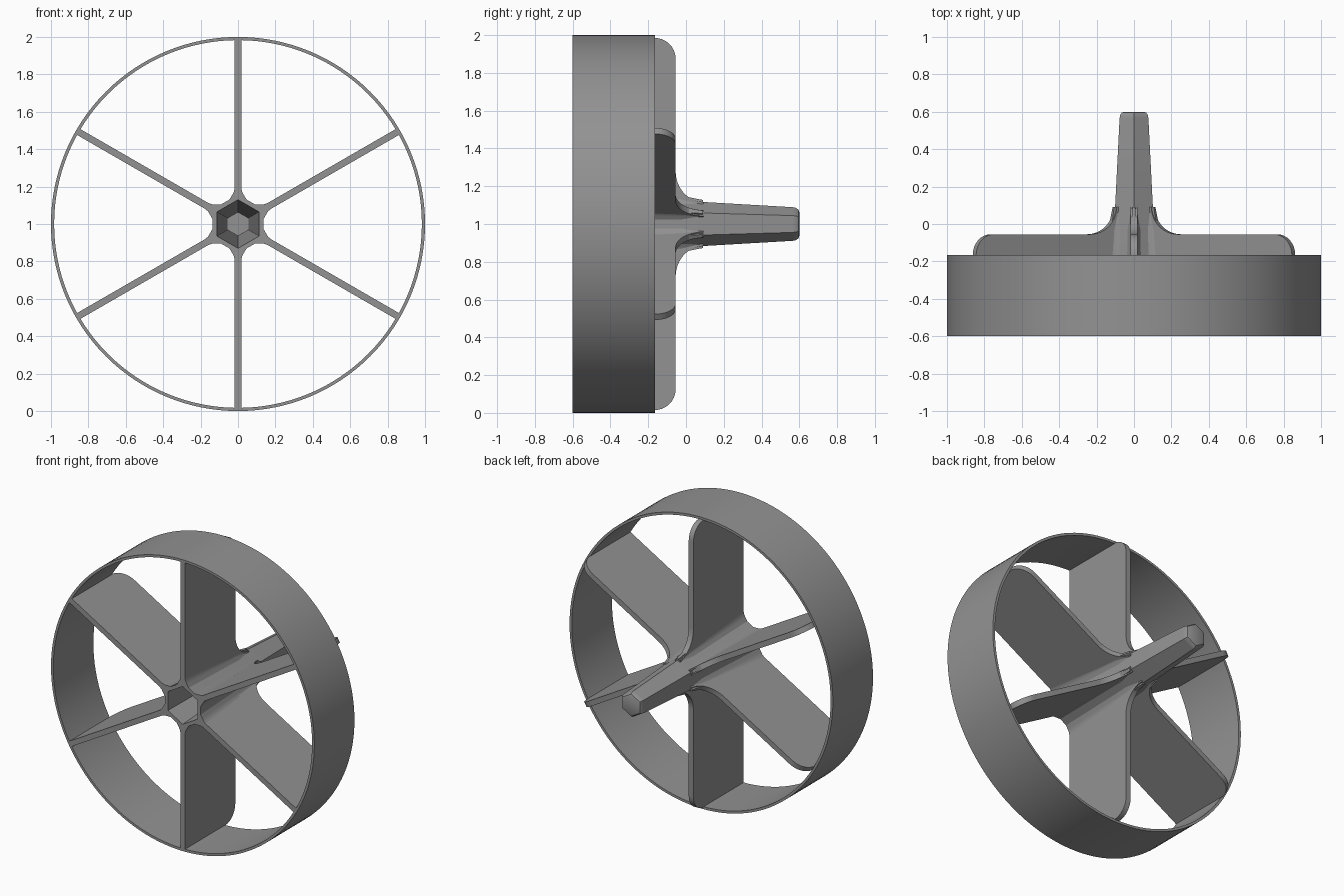
import bpy, bmesh, math
from mathutils import Vector

if "Cube" in bpy.data.objects:
    bpy.data.objects.remove(bpy.data.objects["Cube"])

grey = bpy.data.materials.new("mid_grey")
grey.diffuse_color = (0.29, 0.29, 0.29, 1)
grey.use_nodes = True
grey.node_tree.nodes["Principled BSDF"].inputs["Base Color"].default_value = grey.diffuse_color


def place(r, w, y, ang):
    """Radius, sideways offset and depth, turned around the wheel axis."""
    c, s = math.cos(ang), math.sin(ang)
    return Vector((r * c - w * s, y, 1 + r * s + w * c))


def make(name, bm, angle=30):
    bmesh.ops.recalc_face_normals(bm, faces=bm.faces)
    me = bpy.data.meshes.new(name)
    bm.to_mesh(me)
    bm.free()
    me.materials.append(grey)
    ob = bpy.data.objects.new(name, me)
    bpy.context.collection.objects.link(ob)
    bpy.ops.object.select_all(action='DESELECT')
    ob.select_set(True)
    bpy.context.view_layer.objects.active = ob
    bpy.ops.object.shade_smooth_by_angle(angle=math.radians(angle))
    return ob


def loft(bm, sections, cap=True):
    """Bridge equal-length point loops, closing the two ends or joining them."""
    loops = [[bm.verts.new(p) for p in sec] for sec in sections]
    n = len(loops[0])
    pairs = list(zip(loops, loops[1:]))
    if not cap:
        pairs.append((loops[-1], loops[0]))
    for a, b in pairs:
        for i in range(n):
            j = (i + 1) % n
            bm.faces.new((a[i], a[j], b[j], b[i]))
    if cap:
        bm.faces.new(loops[0])
        bm.faces.new(loops[-1])


def ring(r, y, n, start=0):
    return [place(r, 0, y, start + 2 * math.pi * i / n) for i in range(n)]


# Outer rim: thin open band
bm = bmesh.new()
loft(bm, [ring(r, y, 128) for r, y in
          ((1, -.6), (1, -.165), (.983, -.165), (.983, -.6))], cap=False)
make("rim", bm)

# Hub: tapered hexagonal shaft, rounded tip, hollow from the front
K = 2 / math.sqrt(3)
shaft = [(.061, -.6 + .02)]
shaft = [(.055, .55), (.112, -.6), (.136, -.6), (.077, .565),
         (.074, .582), (.066, .595), (.054, .6)]
bm = bmesh.new()
loft(bm, [ring(a * K, y, 6, math.pi / 6) for a, y in shaft])
make("hub", bm)


def hub_radius(y):
    return (.136 - (y + .6) * .059 / 1.165) * K


# Vane outline: rounded outer corner, sweeping fillet onto the hub
outline = [(.141, -.6), (.988, -.6), (.985, -.165)]
for i in range(1, 9):
    t = i / 8 * math.pi / 2
    outline.append((.875 + .11 * math.cos(t), -.165 + .11 * math.sin(t)))
for i in range(13):
    t = i / 12 * math.pi / 2
    outline.append((.28 - .163 * math.sin(t), .092 - .147 * math.cos(t)))
outline.append((.105, .092))

for k in range(6):
    ang = math.pi / 6 + k * math.pi / 3
    bm = bmesh.new()
    loft(bm, [[place(r, w, y, ang) for r, y in outline] for w in (-.018, .018)])
    make(f"vane_{k + 1}", bm)

    # Small fillet where the vane sides meet the hub flats
    bm = bmesh.new()
    sections = []
    for y, s in ((-.6, 1), (-.03, .75), (.09, .3)):
        R = hub_radius(y)
        half = [(R - .025 * s, .045 * s), (R - .003 * s, .032 * s),
                (R + .015 * s, .022 * s), (R + .035 * s, .0175 * min(1, s + .2))]
        loop = half + [(r, -w) for r, w in reversed(half)]
        sections.append([place(r, w, y, ang) for r, w in loop])
    loft(bm, sections)
    make(f"vane_root_{k + 1}", bm, 40)
